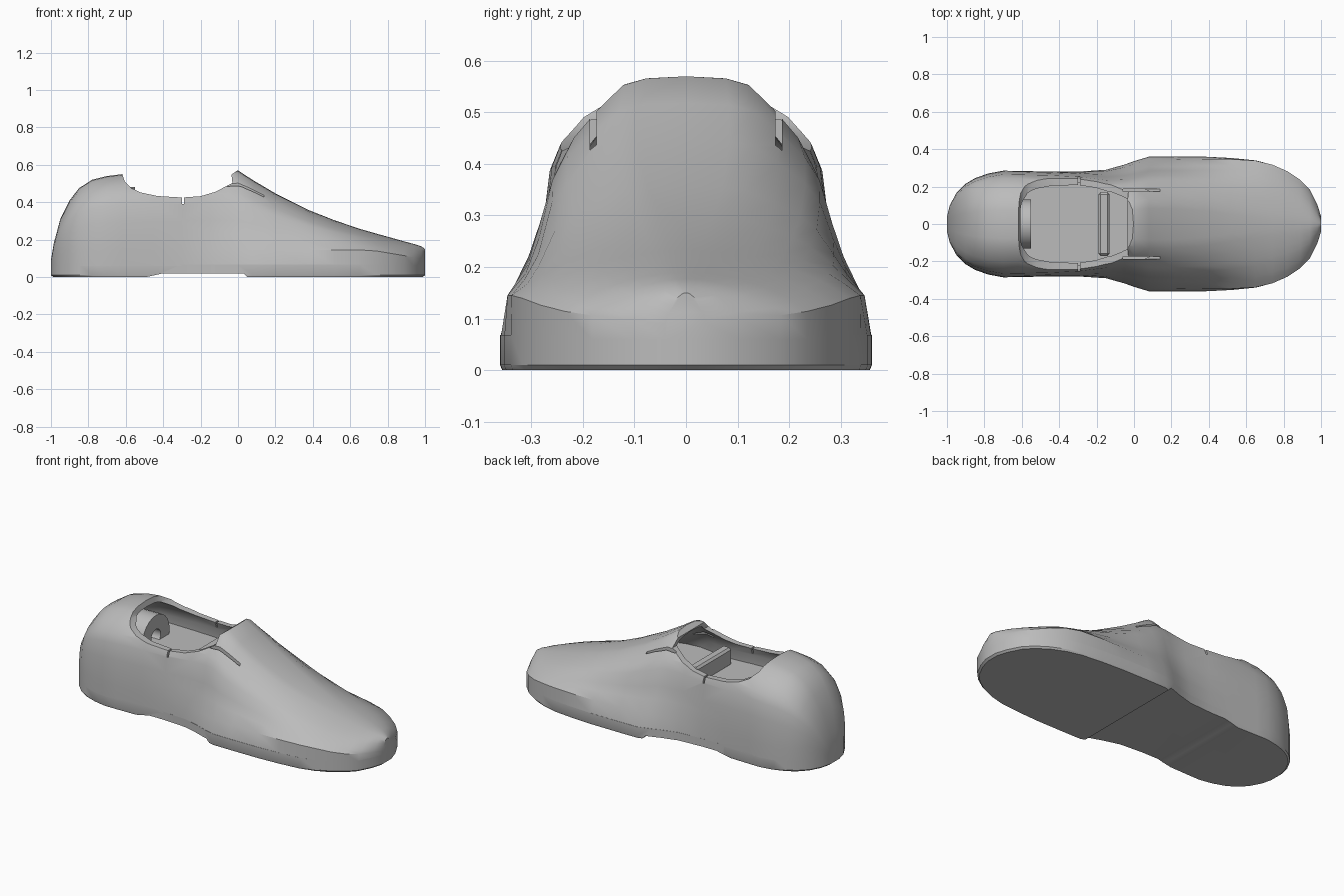
import bpy, bmesh
from mathutils import Vector

cube = bpy.data.objects.get("Cube")
if cube:
    bpy.data.objects.remove(cube, do_unlink=True)

grey = bpy.data.materials.new("plain grey")
grey.use_nodes = True
grey.diffuse_color = (0.5, 0.5, 0.5, 1)
grey.node_tree.nodes["Principled BSDF"].inputs["Base Color"].default_value = (0.5, 0.5, 0.5, 1)

# Stations along the shoe: x, half width, crown height
STATIONS = [(-1, .04, .09), (-.985, .1, .18), (-.95, .165, .31), (-.9, .215, .41),
            (-.85, .245, .475), (-.78, .27, .52), (-.7, .285, .54), (-.62, .284, .55),
            (-.45, .28, .56), (-.3, .28, .565), (-.15, .29, .57), (-.05, .318, .572),
            (0, .336, .57), (.08, .36, .518), (.2, .361, .447), (.38, .36, .357),
            (.52, .353, .302), (.65, .34, .258), (.74, .317, .232), (.82, .282, .21),
            (.89, .235, .19), (.94, .183, .177), (.98, .105, .164), (1, .04, .15)]
# Relative heights above the side wall, and width ratios there for heel, instep and toe
LEVELS = [0, .2, .37, .6, .72, .85, .96, .99]
HEEL = [1, .99, .97, .93, .86, .7, .45, .27]
INSTEP = [.95, .85, .79, .72, .64, .5, .36, .23]
TOE = [1, .91, .82, .66, .55, .4, .2, .1]


def ramp(x, a, b):
    t = min(max((x - a) / (b - a), 0), 1)
    return t * t * (3 - 2 * t)


def finish(bm, name):
    bmesh.ops.recalc_face_normals(bm, faces=bm.faces)
    mesh = bpy.data.meshes.new(name)
    bm.to_mesh(mesh)
    bm.free()
    mesh.materials.append(grey)
    ob = bpy.data.objects.new(name, mesh)
    bpy.context.collection.objects.link(ob)
    return ob


def loft(sections):
    """Skin closed rings of equal length and cap both ends."""
    bm = bmesh.new()
    rings = [[bm.verts.new(p) for p in s] for s in sections]
    n = len(rings[0])
    for a, b in zip(rings, rings[1:]):
        for i in range(n):
            bm.faces.new((a[i], a[(i + 1) % n], b[(i + 1) % n], b[i]))
    bm.faces.new(rings[0])
    bm.faces.new(rings[-1])
    return bm


def shoe_section(x, w, h, base):
    wall = min(.145, .6 * h)
    to_instep, to_toe = ramp(x, -.4, .05), ramp(x, .2, .75)
    half = [(w, min(base, wall * .8))]
    for t, a, b, c in zip(LEVELS, HEEL, INSTEP, TOE):
        r = a + (b - a) * to_instep
        r += (c - r) * to_toe
        half.append((w * r, wall + t * (h - wall)))
    ring = half + [(0, h)] + [(-y, z) for y, z in reversed(half)]
    return [(x, y, z) for y, z in ring]


def prism(name, profile, y0, y1):
    return finish(loft([[(x, y, z) for x, z in profile] for y in (y0, y1)]), name)


def box(name, x, y, z):
    return prism(name, [(x[0], z[0]), (x[1], z[0]), (x[1], z[1]), (x[0], z[1])], *y)


def bake(ob):
    graph = bpy.context.evaluated_depsgraph_get()
    mesh = bpy.data.meshes.new_from_object(ob.evaluated_get(graph))
    ob.modifiers.clear()
    ob.data = mesh


def cut(ob, cutter):
    mod = ob.modifiers.new("cut", 'BOOLEAN')
    mod.operation, mod.solver, mod.object = 'DIFFERENCE', 'EXACT', cutter
    bake(ob)
    bpy.data.objects.remove(cutter, do_unlink=True)


def smooth(ob, angle):
    bpy.ops.object.select_all(action='DESELECT')
    ob.select_set(True)
    bpy.context.view_layer.objects.active = ob
    bpy.ops.object.shade_smooth_by_angle(angle=angle)


# Upper
upper = finish(loft([shoe_section(x, w, h, .06) for x, w, h in STATIONS]), "upper")

# Foot cavity with a flat insole floor
d = .03
bm = loft([shoe_section(x * .97, w - d, h - d, .1) for x, w, h in STATIONS if -.96 < x < .6])
bmesh.ops.bisect_plane(bm, geom=bm.verts[:] + bm.edges[:] + bm.faces[:], plane_co=Vector((0, 0, .32)),
                       plane_no=Vector((0, 0, 1)), clear_inner=True)
bmesh.ops.holes_fill(bm, edges=[e for e in bm.edges if e.is_boundary], sides=0)
cut(upper, finish(bm, "cavity_cutter"))

# Foot opening with its dipped collar
collar = [(-.63, .7), (-.622, .56), (-.605, .51), (-.57, .475), (-.52, .452), (-.43, .433),
          (-.3, .425), (-.2, .432), (-.12, .456), (-.03, .503), (-.035, .548), (0, .572), (0, .7)]
cut(upper, prism("opening_cutter", collar, -.5, .5))

# Tongue slits and collar notches on both sides
for s in (-1, 1):
    cut(upper, box("slit_cutter", (-.06, .14), sorted((s * .174, s * .186)), (.425, .7)))
    cut(upper, box("notch_cutter", (-.3, -.29), sorted((s * .2, s * .4)), (.39, .6)))
smooth(upper, .6)

# Sole with a shallow arch between heel and forefoot
def sole_ring(z, inset):
    ring = [(x, w) for x, w, h in STATIONS]
    ring += [(x, -w) for x, w in reversed(ring)]
    return [(x * (1 - inset), y * (1 - inset), z) for x, y in ring]


sole = finish(loft([sole_ring(0, .012), sole_ring(.01, 0), sole_ring(.068, 0)]), "sole")
arch = [(-.49, -.1), (-.49, 0), (-.4, .02), (.03, .02), (.05, 0), (.05, -.1)]
cut(sole, prism("arch_cutter", arch, -.6, .6))
smooth(sole, .5)

# Heel disc with a round hole
def disc(name, x0, x1, radius):
    bm = bmesh.new()
    bmesh.ops.create_cone(bm, cap_ends=True, segments=24, radius1=radius, radius2=radius, depth=x1 - x0)
    for v in bm.verts:
        v.co = Vector((v.co.z + (x0 + x1) / 2, v.co.y, v.co.x + .35))
    return finish(bm, name)


heel_disc = disc("heel_disc", -.68, -.55, .13)
cut(heel_disc, disc("hole_cutter", -.64, -.5, .045))
smooth(heel_disc, .6)

# Cross bar under the opening
bar = box("cross_bar", (-.19, -.13), (-.17, .17), (.31, .42))
bevel = bar.modifiers.new("bevel", 'BEVEL')
bevel.width, bevel.segments = .012, 1
bake(bar)
